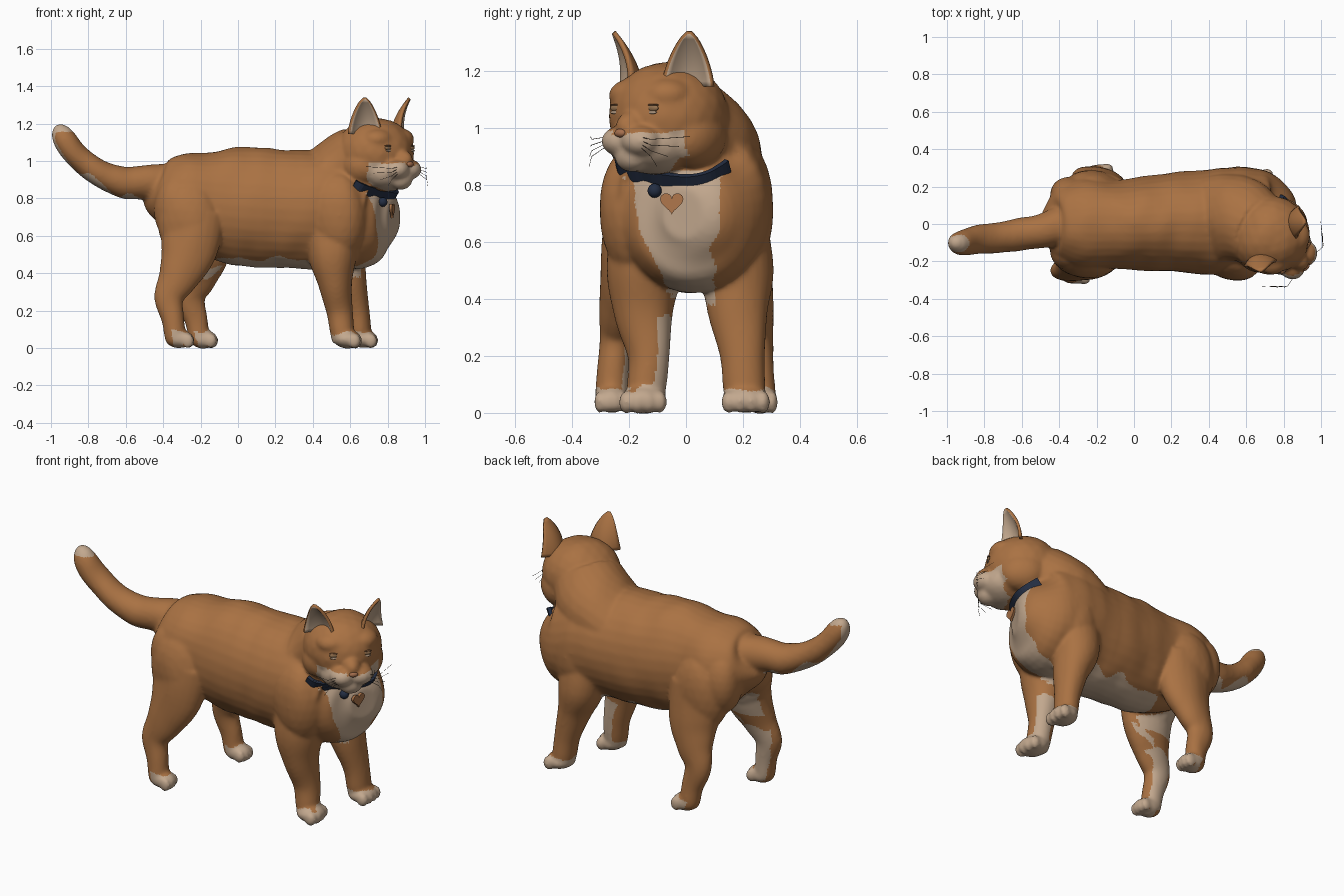
import bpy, bmesh, math
from mathutils import Vector, Matrix, noise
from mathutils.bvhtree import BVHTree

if "Cube" in bpy.data.objects:
    bpy.data.objects.remove(bpy.data.objects["Cube"])

def material(name, col):
    m = bpy.data.materials.new(name)
    m.diffuse_color = (*col, 1)
    m.use_nodes = True
    m.node_tree.nodes["Principled BSDF"].inputs["Base Color"].default_value = m.diffuse_color
    return m

FUR = material("orange fur", (0.40, 0.168, 0.056))
CREAM = material("cream fur", (0.54, 0.39, 0.27))
NAVY = material("navy collar", (0.017, 0.027, 0.055))
TAG = material("copper tag", (0.42, 0.18, 0.07))
DARK = material("dark whisker", (0.05, 0.035, 0.025))
LID = material("brown eyelid", (0.17, 0.075, 0.03))
EYE = material("eye", (0.30, 0.17, 0.08))
NOSE = material("nose", (0.38, 0.16, 0.075))

# head frame: local x is the way the face looks, local y the cat's left
HEAD = Matrix.Translation((0.73, -0.06, 1.04)) @ Matrix.Rotation(math.radians(-42), 4, 'Z')
HEAD_INV = HEAD.inverted()

def make(name, bm, *mats, smooth=True):
    me = bpy.data.meshes.new(name)
    bmesh.ops.recalc_face_normals(bm, faces=bm.faces)
    bm.to_mesh(me)
    bm.free()
    for m in mats:
        me.materials.append(m)
    me.polygons.foreach_set("use_smooth", [smooth] * len(me.polygons))
    ob = bpy.data.objects.new(name, me)
    bpy.context.collection.objects.link(ob)
    return ob

def blob(bm, c, r, frame=Matrix()):
    mat = frame @ Matrix.Translation(c) @ Matrix.Diagonal((*r, 1))
    bmesh.ops.create_icosphere(bm, subdivisions=3, radius=1, matrix=mat)

def loft(bm, rows, ref, n=24, steps=5):
    """Smooth tube through rows of (x, y, z, side radius, other radius)."""
    R = [Vector(r) for r in rows]
    R = [R[0]] + R + [R[-1]]
    pts = []
    for i in range(1, len(R) - 2):
        a, b, c, d = R[i-1:i+3]
        for k in range(steps):
            t = k / steps
            pts.append(0.5 * (2*b + (c-a)*t + (2*a-5*b+4*c-d)*t*t + (3*b-a-3*c+d)*t**3))
    pts.append(R[-1])
    rings = []
    for i, p in enumerate(pts):
        T = (pts[min(i+1, len(pts)-1)] - pts[max(i-1, 0)]).to_3d().normalized()
        u = Vector(ref).cross(T).normalized()
        v = T.cross(u)
        rings.append([bm.verts.new(p.to_3d() + u*p[3]*math.cos(q) + v*p[4]*math.sin(q))
                      for q in (2*math.pi*j/n for j in range(n))])
    for a, b in zip(rings, rings[1:]):
        for j in range(n):
            bm.faces.new((a[j], a[(j+1) % n], b[(j+1) % n], b[j]))
    bm.faces.new(rings[0])
    bm.faces.new(rings[-1])

def paw(bm, x, y, w):
    blob(bm, (x, y, 0.048), (0.078, w, 0.05))
    for k in (-1.5, -0.5, 0.5, 1.5):
        blob(bm, (x + 0.052 - 0.008*abs(k), y + k*w*0.48, 0.038), (0.034, w*0.32, 0.04))

# torso, neck and tail
bm = bmesh.new()
loft(bm, [(-.45, 0, .87, .08, .08), (-.42, 0, .855, .17, .155), (-.30, 0, .825, .24, .225),
          (-.15, 0, .78, .235, .285), (0, 0, .76, .245, .317), (.2, .01, .745, .265, .317),
          (.4, .01, .74, .28, .317), (.55, .02, .745, .285, .315), (.68, .025, .70, .262, .285),
          (.78, .01, .70, .19, .19), (.83, -.01, .70, .08, .09)], (0, 0, 1), 32)
loft(bm, [(.40, .02, .84, .24, .18), (.55, .025, .93, .235, .20), (.67, -.03, 1.03, .195, .18)], (0, 0, 1))
loft(bm, [(-.36, 0, .88, .11, .11), (-.5, -.04, .885, .095, .095), (-.62, -.055, .885, .082, .085),
          (-.76, -.075, .945, .072, .082), (-.87, -.09, 1.035, .066, .074),
          (-.93, -.10, 1.115, .062, .064), (-.95, -.10, 1.165, .048, .045),
          (-.955, -.10, 1.195, .018, .018)], (0, 1, 0))
# front legs and shoulders
for leg, px, py in (
    ([(.50, -.15, .72, .11, .15), (.505, -.15, .5, .132, .13), (.52, -.148, .35, .105, .095),
      (.545, -.132, .2, .074, .072), (.555, -.14, .09, .07, .066), (.56, -.145, .03, .06, .06)], .582, -.15),
    ([(.54, .16, .72, .11, .15), (.56, .18, .5, .128, .125), (.60, .185, .35, .108, .09),
      (.635, .2, .2, .08, .068), (.65, .207, .09, .075, .064), (.655, .21, .03, .065, .06)], .67, .21)):
    loft(bm, leg, (1, 0, 0))
    paw(bm, px, py, .082)
    blob(bm, (leg[0][0] + .04, math.copysign(.185, py), .71), (.155, .12, .23))
# hind legs, thighs and rump, the far one standing further forward
for s, step in ((-1, 0), (1, .125)):
    sh = lambda z: step * min(1, (0.95 - z) / 0.75)
    rows = [(-.24, .17, .72, .11, .17), (-.265, .2, .52, .1, .15), (-.32, .232, .38, .072, .11),
            (-.37, .248, .27, .058, .08), (-.35, .256, .15, .055, .062),
            (-.335, .26, .06, .056, .058), (-.33, .26, .03, .05, .05)]
    loft(bm, [(x + sh(z), s*y, z, a, b) for x, y, z, a, b in rows], (1, 0, 0))
    paw(bm, -.31 + step, s*.26, .06)
    blob(bm, (-.26 + sh(.68)*.8, s*.175, .68), (.17, .115, .23))
    blob(bm, (-.34, s*.14, .75), (.11, .115, .18))
# head, jaw, cheeks, muzzle
blob(bm, (0, 0, 0), (.21, .212, .195), HEAD)
blob(bm, (.09, 0, -.10), (.145, .155, .105), HEAD)
blob(bm, (.15, 0, -.035), (.11, .06, .065), HEAD)
blob(bm, (.19, 0, -.14), (.058, .065, .055), HEAD)
for s in (-1, 1):
    blob(bm, (.0, s*.12, -.07), (.13, .10, .11), HEAD)
    blob(bm, (.2, s*.05, -.085), (.068, .068, .054), HEAD)
    blob(bm, (.09, s*.08, .075), (.09, .09, .06), HEAD)
raw = make("cat_body", bm)
mod = raw.modifiers.new("fuse", 'REMESH')
mod.mode, mod.voxel_size = 'VOXEL', 0.0095
mod = raw.modifiers.new("soften", 'SMOOTH')
mod.factor, mod.iterations = 0.5, 10
bpy.context.view_layer.update()
body = bpy.data.meshes.new_from_object(raw.evaluated_get(bpy.context.evaluated_depsgraph_get()))
raw.modifiers.clear()
raw.data = body
body.materials.clear()
for m in (FUR, CREAM):
    body.materials.append(m)

# gentle fur unevenness, then the coat pattern
moves = [v.normal * noise.noise(Vector((v.co.x*9, v.co.y*7, v.co.z*4))) * 0.007 for v in body.vertices]
for v, d in zip(body.vertices, moves):
    v.co += d

def is_cream(c, n):
    w = noise.noise(c * 11) * 0.03
    p = HEAD_INV @ c
    if c.z < 0.082 + w and not (c.x < 0 and n.x < -0.3):
        return True                                              # paws
    if c.x < -0.5:                                               # tail tip and underside
        under = n.dot(Vector((-.6, 0, -.8)))
        return c.z > 1.16 + w or c.x < -0.975 or under > 0.70 + 0.25*math.sin(c.x*42 + c.z*20)
    if p.x > 0.085 + w and -0.22 < p.z < -0.05 + w*0.6 and abs(p.y) < 0.17:
        return not (abs(p.y) < 0.035 and p.z > -0.065)           # muzzle and chin
    if c.x > 0.6 and n.x > 0.1 and 0.38 < c.z < 0.85:            # bib
        h = c.z - 0.4
        return abs(c.y - max(-0.03, 0.03 - 0.3*h)) < min(0.075 + 0.22*h, 0.165) + w
    if 0.36 < c.z < 0.475 + w and n.z < -0.45 and abs(c.y) < 0.16 + w:
        return True                                              # belly
    if c.y < 0 and n.y > 0.35 and c.y > -0.25:                   # inner sides of the near legs
        if c.x > 0:
            return c.z < 0.34 + w and n.x > -0.3 + w*6 or 0.4 < c.z < 0.5 and n.y > 0.8
        return (c.z < 0.36 + w and n.y > 0.75 + w*8) or (0.44 < c.z < 0.66 and n.y > 0.6 + w*5)
    return False

for f in body.polygons:
    f.use_smooth = True
    f.material_index = int(is_cream(f.center, f.normal))
tree = BVHTree.FromPolygons([v.co for v in body.vertices], [tuple(f.vertices) for f in body.polygons])

def on_body(start, direction):
    start, direction = Vector(start), Vector(direction).normalized()
    hit = tree.ray_cast(start, direction)[0]
    return hit if hit else start + direction * 0.3

# ears: cupped shells turned and leaning outward
for s, label in ((-1, "right_ear"), (1, "left_ear")):
    bm = bmesh.new()
    fr = HEAD @ Matrix.Translation((.055, s*.14, .105)) @ Matrix.Rotation(s*math.radians(38), 4, 'Z')
    lean = HEAD.to_3x3() @ Vector((.045, s*.045, 0))
    grid = []
    for i in range(11):
        t = i / 10
        wd = 0.077 * (1 - t**1.5)**0.75 + 0.004
        grid.append([bm.verts.new(fr @ Vector((-.035 + .03*t + .055*(1-t)*k*k, k*wd, .185*t)) + lean*t*t)
                     for k in (j/5 - 1 for j in range(11))])
    for a, b in zip(grid, grid[1:]):
        for j in range(10):
            bm.faces.new((a[j], a[j+1], b[j+1], b[j]))
    ear = make(label, bm, CREAM, FUR)
    fwd = (fr.to_3x3() @ Vector((1, 0, 0)))
    if sum(f.normal.dot(fwd) for f in ear.data.polygons) < 0:
        ear.data.flip_normals()
    mod = ear.modifiers.new("thickness", 'SOLIDIFY')
    mod.thickness, mod.offset, mod.material_offset, mod.material_offset_rim = 0.016, -1, 1, 1

# eyes and nose
axis = HEAD.to_3x3() @ Vector((-1, 0, 0))
for s, label in ((-1, "right"), (1, "left")):
    hit = HEAD_INV @ on_body(HEAD @ Vector((.5, s*.088, .03)), axis)
    for part, mat, dx, dz, r in (("eye", EYE, -.004, 0, (.010, .027, .013)),
                                 ("eyelid", LID, -.004, .011, (.010, .029, .004)),
                                 ("eye_patch", CREAM, 0, -.015, (.006, .024, .006))):
        bm = bmesh.new()
        blob(bm, hit + Vector((dx, 0, dz)), r, HEAD)
        make(f"{label}_{part}", bm, mat)
bm = bmesh.new()
blob(bm, HEAD_INV @ on_body(HEAD @ Vector((.5, 0, -.058)), axis), (.014, .024, .015), HEAD)
make("nose", bm, NOSE)

# whiskers
cu = bpy.data.curves.new("whiskers", 'CURVE')
cu.dimensions, cu.bevel_depth, cu.bevel_resolution = '3D', 0.001, 0
for s in (-1, 1):
    for k in range(4):
        pts = [(.24, s*.07, -.07 - .01*k), (.25, s*.14, -.08 - .02*k), (.15 + .03*k, s*(.235 - .025*k), -.07 - .035*k)]
        sp = cu.splines.new('POLY')
        sp.points.add(2)
        for q, p in zip(sp.points, pts):
            q.co = (*(HEAD @ Vector(p)), 1)
cu.materials.append(DARK)
bpy.context.collection.objects.link(bpy.data.objects.new("whiskers", cu))

# collar: band laid on the front of the neck, hidden by the ruff behind
O, f, sd = Vector((.62, -.01, .92)), Vector((.8, -.32, -.52)).normalized(), Vector((.37, .93, 0)).normalized()
up = f.cross(sd).normalized()
dirs = [f*math.cos(a) + sd*math.sin(a) for a in (math.radians(-66 + 4*i) for i in range(33))]
rad = [min((on_body(O + d*.42, -d) - O).length, .27) for d in dirs]
bm = bmesh.new()
prev = None
for i, d in enumerate(dirs):
    near = rad[max(0, i-3):i+4]
    c = O + d * (sum(near)/len(near) + .005)
    cur = [bm.verts.new(c + up*a + d*b) for a, b in ((-.03, -.014), (-.03, .006), (.03, .006), (.03, -.014))]
    if prev:
        for j in range(4):
            bm.faces.new((prev[j], prev[(j+1) % 4], cur[(j+1) % 4], cur[j]))
    else:
        bm.faces.new(cur)
    prev = cur
bm.faces.new(prev)
make("collar", bm, NAVY, smooth=False)

# bell and heart tag hanging on the chest
bm = bmesh.new()
blob(bm, on_body((1.3, -.11, .78), (-1, 0, 0)) + Vector((.012, 0, 0)), (.025, .025, .025))
make("bell", bm, NAVY)
bm = bmesh.new()
base = Matrix.Translation(on_body((1.3, -.05, .74), (-1, 0, 0)) + Vector((.006, 0, 0))) @ Matrix.Rotation(-.2, 4, 'Z')
heart = [bm.verts.new(base @ Vector((0, .0026*16*math.sin(a)**3, .0026*(13*math.cos(a) - 5*math.cos(2*a)
         - 2*math.cos(3*a) - math.cos(4*a))))) for a in (2*math.pi*i/40 for i in range(40))]
ext = bmesh.ops.extrude_face_region(bm, geom=[bm.faces.new(heart)])
bmesh.ops.translate(bm, vec=(.014, 0, 0), verts=[v for v in ext["geom"] if isinstance(v, bmesh.types.BMVert)])
make("heart_tag", bm, TAG, smooth=False)
